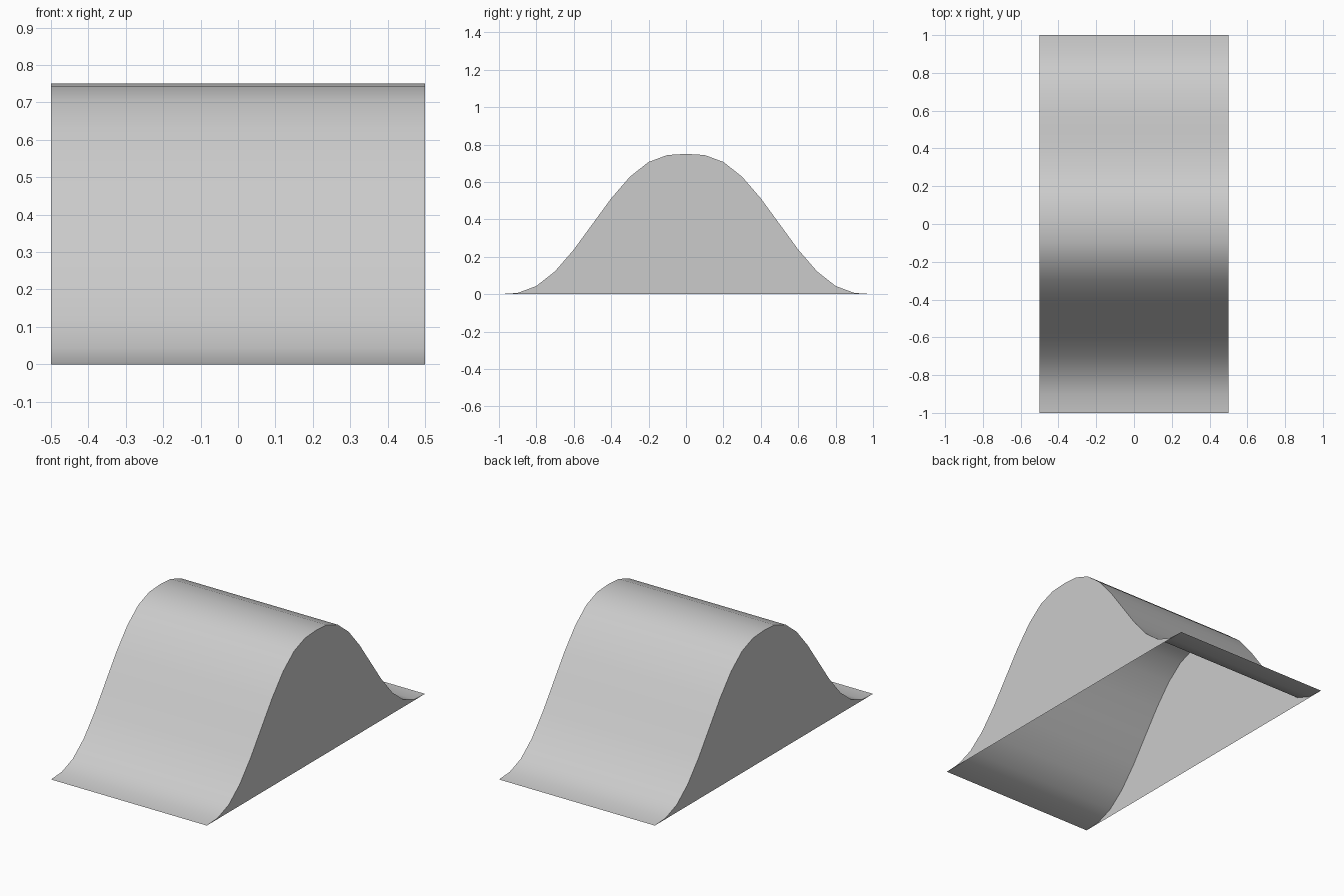
import bpy, bmesh

if "Cube" in bpy.data.objects:
    bpy.data.objects.remove(bpy.data.objects["Cube"])

HALF_W, HEIGHT, STEPS = 0.5, 0.75, 20


def profile(y):
    # smoother-step bell: flat crest, flat toes
    t = abs(y)
    return HEIGHT * (1 - t**3 * (6 * t * t - 15 * t + 10))


def make_object(name, bm):
    bmesh.ops.recalc_face_normals(bm, faces=bm.faces)
    mesh = bpy.data.meshes.new(name)
    bm.to_mesh(mesh)
    bm.free()
    obj = bpy.data.objects.new(name, mesh)
    bpy.context.collection.objects.link(obj)
    return obj


# Hollow bump: curved top sheet and two end walls, open underneath
ys = [-1 + 2 * i / STEPS for i in range(STEPS + 1)]
bm = bmesh.new()
left, right = [[bm.verts.new((x, y, profile(y))) for y in ys]
               for x in (-HALF_W, HALF_W)]
for i in range(STEPS):
    bm.faces.new((left[i], right[i], right[i + 1], left[i + 1])).smooth = True
bm.faces.new(left)
bm.faces.new(right)
bump = make_object("speed_bump", bm)

# Smooth the curve, keep the wall edges sharp
bpy.context.view_layer.objects.active = bump
bump.select_set(True)
bpy.ops.object.shade_smooth_by_angle()
